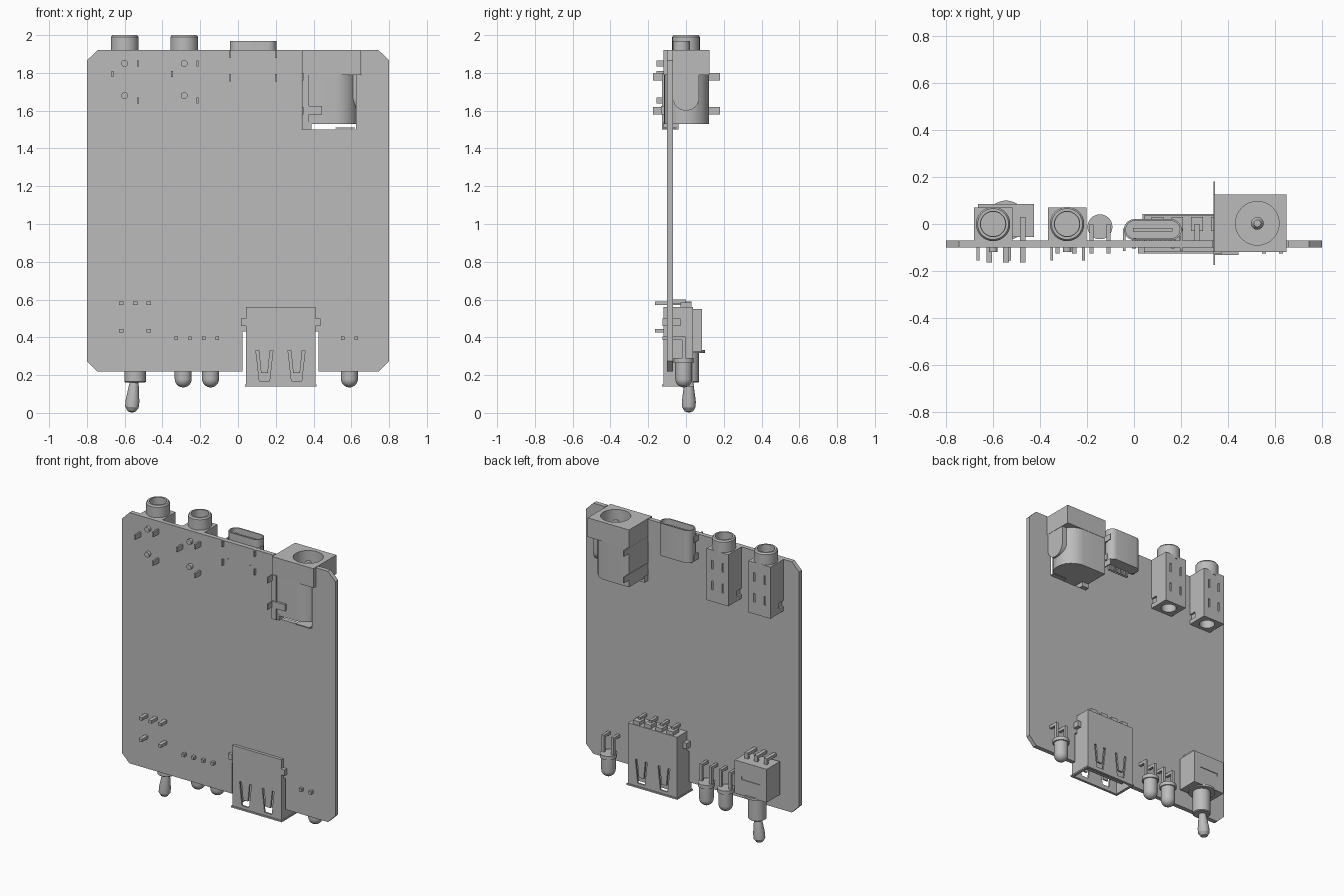
import bpy, bmesh, math
from mathutils import Vector, Matrix

cube = bpy.data.objects.get("Cube")
if cube:
    bpy.data.objects.remove(cube, do_unlink=True)

grey = bpy.data.materials.new("plain grey")
grey.use_nodes = True
grey.diffuse_color = (0.5, 0.5, 0.5, 1)
grey.node_tree.nodes["Principled BSDF"].inputs["Base Color"].default_value = (0.5, 0.5, 0.5, 1)


def finish(name, bm, loc=(0, 0, 0)):
    bmesh.ops.recalc_face_normals(bm, faces=bm.faces[:])
    mesh = bpy.data.meshes.new(name)
    bm.to_mesh(mesh)
    bm.free()
    mesh.materials.append(grey)
    ob = bpy.data.objects.new(name, mesh)
    ob.location = loc
    bpy.context.collection.objects.link(ob)
    return ob


def prism(name, pts, axis, a, b):
    """Extrude a 2D profile along y (points are x, z), x (y, z) or z (x, y)."""
    place = {"x": lambda p: (a, p[0], p[1]), "y": lambda p: (p[0], a, p[1]),
             "z": lambda p: (p[0], p[1], a)}[axis]
    bm = bmesh.new()
    face = bm.faces.new([bm.verts.new(place(p)) for p in pts])
    ext = bmesh.ops.extrude_face_region(bm, geom=[face])
    step = Vector([b - a if axis == k else 0 for k in "xyz"])
    bmesh.ops.translate(bm, vec=step, verts=[v for v in ext["geom"] if isinstance(v, bmesh.types.BMVert)])
    return finish(name, bm)


def box(name, x0, x1, y0, y1, z0, z1):
    return prism(name, [(x0, y0), (x1, y0), (x1, y1), (x0, y1)], "z", z0, z1)


def lathe(name, profile, x, y, z=0, closed=False):
    """Turn a (radius, height) profile about a vertical axis."""
    bm = bmesh.new()
    vs = [bm.verts.new((r, 0, h)) for r, h in profile]
    es = [bm.edges.new(pair) for pair in zip(vs, vs[1:])]
    if closed:
        es.append(bm.edges.new((vs[-1], vs[0])))
    bmesh.ops.spin(bm, geom=vs + es, cent=(0, 0, 0), axis=(0, 0, 1), angle=math.tau, steps=32)
    bmesh.ops.remove_doubles(bm, verts=bm.verts[:], dist=1e-5)
    return finish(name, bm, (x, y, z))


def rod(name, x, y, r, z0, z1):
    return lathe(name, [(0, z0), (r, z0), (r, z1), (0, z1)], x, y)


def combine(ob, others, op="DIFFERENCE"):
    bpy.context.view_layer.objects.active = ob
    for other in others:
        mod = ob.modifiers.new("combine", "BOOLEAN")
        mod.operation, mod.solver, mod.object = op, "EXACT", other
        bpy.ops.object.modifier_apply(modifier=mod.name)
        bpy.data.objects.remove(other, do_unlink=True)
    return ob


def arc(cx, cy, r, start, end, n=12):
    return [(cx + r * math.cos(math.radians(start + (end - start) * i / n)),
             cy + r * math.sin(math.radians(start + (end - start) * i / n))) for i in range(n + 1)]


def pin_front(name, x, z, y1=-0.06, w=0.008, h=0.012, y0=-0.155):
    return box(name, x - w, x + w, y0, y1, z - h, z + h)


# Circuit board with clipped corners and two connector notches
c = 0.055
prism("board", [(-0.8 + c, 0.22), (0.025, 0.22), (0.025, 0.43), (0.425, 0.43), (0.425, 0.22),
                (0.8 - c, 0.22), (0.8, 0.22 + c), (0.8, 1.92 - c), (0.8 - c, 1.92),
                (0.655, 1.92), (0.655, 1.79), (0.625, 1.79), (0.625, 1.5), (0.335, 1.5),
                (0.335, 1.92), (-0.8 + c, 1.92), (-0.8, 1.92 - c), (-0.8, 0.22 + c)],
      "y", -0.1, -0.07)

# Power jack: square collar, half-round barrel, rounded side flap, bore and centre pin
jack = box("power_jack", 0.34, 0.65, -0.12, 0.125, 1.79, 1.92)
barrel = prism("barrel", [(0.342, -0.117)] + arc(0.515, 0.003, 0.12, -90, 90) + [(0.342, 0.123)],
               "z", 1.53, 1.85)
flap = prism("flap", [(-0.07, 1.85)] + arc(0, 1.67, 0.07, 180, 360) + [(0.07, 1.85)], "x", 0.58, 0.648)
combine(jack, [barrel, flap], "UNION")
combine(jack, [rod("bore", 0.525, 0.003, 0.093, 1.6, 2.1)])
lathe("power_jack_pin", [(0, 1.58), (0.027, 1.58), (0.027, 1.87), (0.015, 1.89), (0, 1.89)], 0.525, 0.003)
box("power_jack_foot", 0.34, 0.39, -0.12, -0.04, 1.5, 1.54)
box("power_jack_rear_contact", 0.515, 0.62, -0.12, -0.05, 1.505, 1.512)
box("power_jack_front_strip", 0.34, 0.375, -0.126, -0.11, 1.5, 1.8)
box("power_jack_front_tab", 0.34, 0.445, -0.132, -0.11, 1.58, 1.625)
for z in (1.6, 1.78):
    box("power_jack_lug", 0.339, 0.346, -0.175, 0.18, z - 0.02, z + 0.02)

# Two audio sockets with threaded-style collars and solder pins
for x in (-0.6, -0.285):
    body = box("audio_socket", x - 0.082, x + 0.082, -0.07, 0.07, 1.57, 1.92)
    cuts = [rod("lower_bore", x, 0, 0.048, 1.5, 1.68), rod("upper_bore", x, 0, 0.052, 1.75, 2.1)]
    for dx in (-0.04, 0.04):
        for z in (1.68, 1.82):
            cuts.append(box("slot", x + dx - 0.006, x + dx + 0.006, 0.063, 0.1, z - 0.03, z + 0.03))
    for side in (-1, 1):
        cuts.append(box("side_notch", x + side * 0.082 - 0.012, x + side * 0.082 + 0.012,
                        -0.08, -0.02, 1.6, 1.64))
    combine(body, cuts)
    lathe("audio_collar", [(0.054, 1.9), (0.073, 1.9), (0.073, 1.99), (0.066, 2.0), (0.054, 2.0)],
          x, 0, closed=True)
    for dx, z in ((0.07, 1.85), (-0.065, 1.795), (0.07, 1.655)):
        pin_front("audio_pin", x + dx, z, y1=0.02, w=0.006, h=0.016)
    for z in (1.68, 1.85):
        lathe("audio_peg", [(0, 0), (0.018, 0), (0.018, 0.05), (0, 0.05)], x, -0.07, z).rotation_euler.x = math.pi / 2

# Small oval data port, open at the top, with tongue, legs and contacts
def oval(r, inset):
    return arc(0.158 - inset, -0.024, r, -90, 90) + arc(0.002 + inset, -0.024, r, 90, 270)

port = prism("oval_port", oval(0.045, 0), "z", 1.75, 1.97)
combine(port, [prism("mouth", oval(0.037, 0), "z", 1.8, 2.0)])
box("oval_port_tongue", -0.005, 0.165, -0.031, -0.017, 1.79, 1.95)
for x in (-0.041, 0.201):
    for z in (1.775, 1.9):
        pin_front("oval_port_leg", x, z, y1=-0.02, w=0.005, h=0.02, y0=-0.115)
for x in (0, 0.165):
    pin_front("oval_port_peg", x, 1.795, y0=-0.105)
for i in range(8):
    x = 0.01 + i * 0.02
    box("oval_port_contact", x - 0.006, x + 0.006, -0.07, -0.055, 1.715, 1.76)

# Rectangular data port: hollow shell with spring cut-outs on both faces
shell = box("wide_port_shell", 0.042, 0.41, -0.12, 0.037, 0.14, 0.56)
cuts = [box("mouth", 0.054, 0.398, -0.109, 0.026, 0.1, 0.52)]
for x in (0.14, 0.31):
    half = [(0.045, 0.33), (0.03, 0.33), (0.018, 0.21)]
    cuts.append(prism("spring_slot", [(x + a, z) for a, z in half] + [(x - a, z) for a, z in half[::-1]]
                      + [(x - 0.027, 0.17), (x + 0.027, 0.17)], "y", -0.2, 0.2))
combine(shell, cuts)
box("wide_port_tongue", 0.075, 0.375, -0.035, 0.005, 0.17, 0.53)
rim = box("wide_port_rim", 0.036, 0.416, -0.126, 0.043, 0.14, 0.15)
combine(rim, [box("mouth", 0.054, 0.398, -0.109, 0.026, 0.1, 0.3)])
for i in range(4):
    x = 0.1 + i * 0.084
    box("wide_port_tooth", x - 0.025, x + 0.025, -0.03, 0.03, 0.55, 0.585)
    box("wide_port_lead", x - 0.01, x + 0.01, -0.1, 0.0, 0.58, 0.6)
for x in (0.03, 0.422):
    box("wide_port_lug", x - 0.014, x + 0.014, -0.125, -0.03, 0.46, 0.5)

# Toggle switch with bushing, washer, tilted lever and bent legs
sx = -0.545
switch = box("switch_body", sx - 0.12, sx + 0.12, -0.055, 0.085, 0.325, 0.55)
combine(switch, [box("label_groove", sx - 0.07, sx + 0.07, 0.08, 0.1, 0.43, 0.45)])
rod("switch_washer", sx, 0.015, 0.085, 0.318, 0.333)
lathe("switch_bushing", [(0, 0.32), (0.057, 0.32), (0.057, 0.165), (0.05, 0.16), (0, 0.16)], sx, 0.013)
lever = lathe("switch_lever", [(0, 0.02), (0.024, 0), (0.037, -0.1), (0.036, -0.13), (0.022, -0.152), (0, -0.16)],
              sx - 0.005, 0.015, 0.16)
lever.rotation_euler.y = 0.09
for dx in (-0.072, 0, 0.072):
    pin_front("switch_leg", sx + dx, 0.58, y1=0.03, w=0.012, h=0.01, y0=-0.165)
    box("switch_leg_drop", sx + dx - 0.012, sx + dx + 0.012, 0.012, 0.03, 0.54, 0.59)
for dx in (-0.072, 0.072):
    pin_front("switch_bracket", sx + dx, 0.435, y1=-0.05, w=0.012, h=0.01, y0=-0.165)

# Three indicator lamps with domed ends and bent leads
for x in (-0.29, -0.145, 0.59):
    dome = [(0.045 * math.cos(a), 0.18 - 0.045 * math.sin(a)) for a in [i * math.pi / 16 for i in range(8)]]
    lathe("lamp", [(0, 0.29), (0.053, 0.29), (0.053, 0.265), (0.045, 0.265)] + dome + [(0, 0.135)], x, -0.012)
    for dx in (-0.036, 0.036):
        box("lamp_lead", x + dx - 0.009, x + dx + 0.009, -0.021, -0.003, 0.28, 0.405)
        pin_front("lamp_lead_bend", x + dx, 0.395, y1=-0.003, w=0.009, h=0.01, y0=-0.125)

# Smooth the round parts, keep the hard edges
bpy.ops.object.select_all(action="DESELECT")
for ob in bpy.context.collection.objects:
    if ob.type == "MESH" and ob.data.materials and ob.data.materials[0] == grey:
        ob.select_set(True)
        bpy.context.view_layer.objects.active = ob
bpy.ops.object.shade_smooth_by_angle(angle=math.radians(30))
